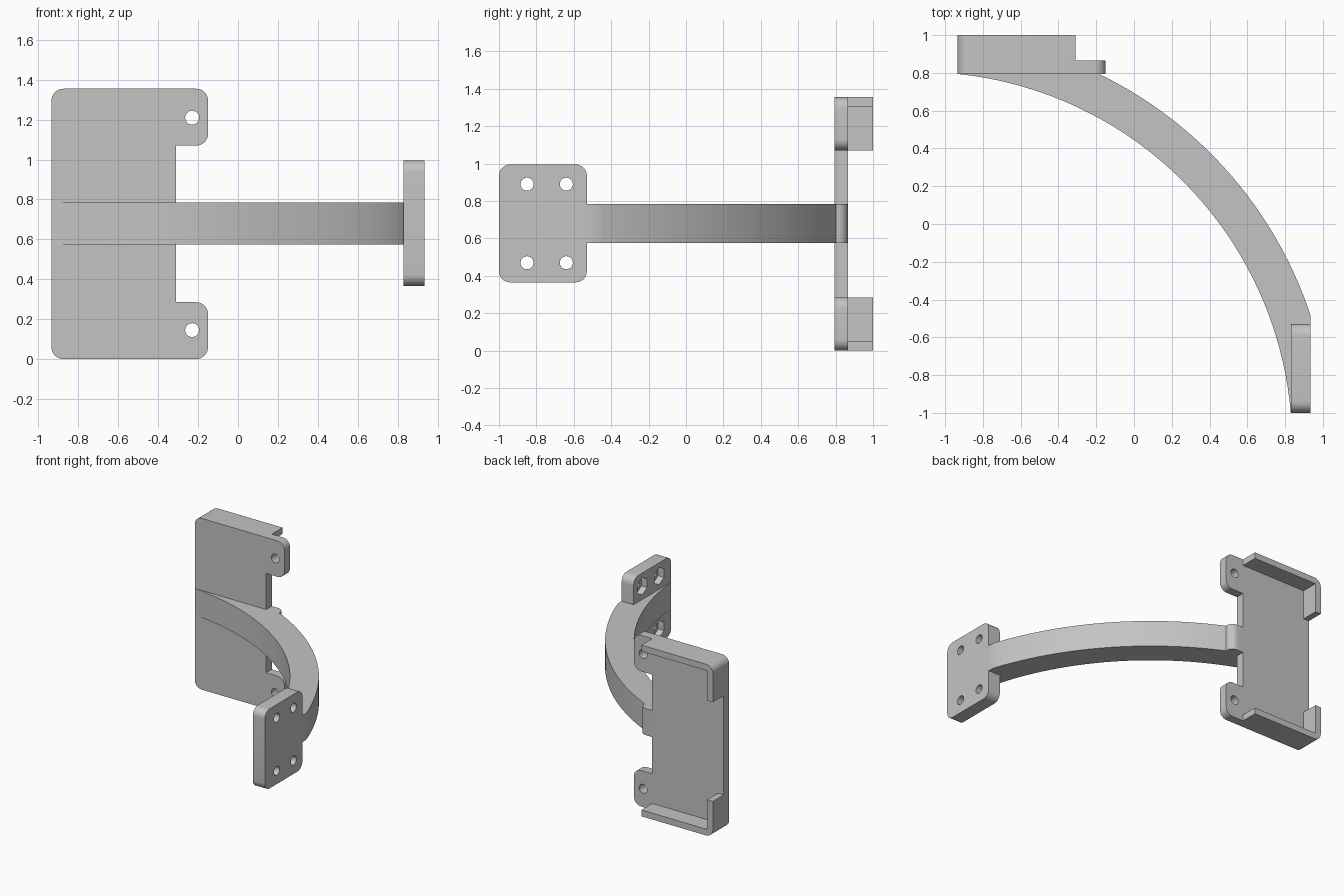
import bpy, bmesh, math
from mathutils import Vector

cube = bpy.data.objects.get("Cube")
if cube:
    bpy.data.objects.remove(cube, do_unlink=True)

grey = bpy.data.materials.new("plain_grey")
grey.use_nodes = True
colour = (0.55, 0.55, 0.55, 1)
grey.diffuse_color = colour
grey.node_tree.nodes["Principled BSDF"].inputs["Base Color"].default_value = colour

# Extrusion axes: each maps (a, b, depth) to x, y, z
AXES = {
    "x": lambda a, b, t: (t, a, b),
    "y": lambda a, b, t: (a, t, b),
    "z": lambda a, b, t: (a, b, t),
}


def rounded(corners, steps=8):
    """Outline from (a, b) or (a, b, radius) right-angled corners."""
    out = []
    for i, c in enumerate(corners):
        p = Vector(c[:2])
        if len(c) == 2:
            out.append(p)
            continue
        u = (Vector(corners[i - 1][:2]) - p).normalized()
        v = (Vector(corners[(i + 1) % len(corners)][:2]) - p).normalized()
        for k in range(steps + 1):
            t = math.pi / 2 * k / steps
            out.append(p + c[2] * (u * (1 - math.sin(t)) + v * (1 - math.cos(t))))
    return out


def arc(cx, cy, r, start, end, steps):
    return [(cx + r * math.cos(start + (end - start) * k / steps),
             cy + r * math.sin(start + (end - start) * k / steps))
            for k in range(steps + 1)]


def prism(name, outline, axis, low, high):
    bm = bmesh.new()
    ends = [[bm.verts.new(AXES[axis](p[0], p[1], t)) for p in outline]
            for t in (low, high)]
    bm.faces.new(ends[0])
    bm.faces.new(ends[1])
    n = len(outline)
    for i in range(n):
        j = (i + 1) % n
        bm.faces.new((ends[0][i], ends[0][j], ends[1][j], ends[1][i]))
    bmesh.ops.recalc_face_normals(bm, faces=bm.faces)
    mesh = bpy.data.meshes.new(name)
    bm.to_mesh(mesh)
    bm.free()
    mesh.materials.append(grey)
    obj = bpy.data.objects.new(name, mesh)
    bpy.context.collection.objects.link(obj)
    return obj


def cut(obj, a, b, r, sides, axis, low, high):
    """Cut a round or hexagonal hole, then discard the cutter."""
    turn = math.pi / 2
    ring = arc(a, b, r, turn, turn + math.tau, sides)[:-1]
    cutter = prism("cutter", ring, axis, low, high)
    cutter.hide_render = True
    mod = obj.modifiers.new("hole", "BOOLEAN")
    mod.operation, mod.object, mod.solver = "DIFFERENCE", cutter, "EXACT"
    graph = bpy.context.evaluated_depsgraph_get()
    obj.data = bpy.data.meshes.new_from_object(obj.evaluated_get(graph))
    obj.modifiers.clear()
    bpy.data.objects.remove(cutter, do_unlink=True)


HEIGHT = 1.355
MID = HEIGHT / 2
LEFT, EDGE, TAB = -0.935, -0.31, -0.15
FRONT, BACK = 0.795, 0.865
R = 0.06


def flip(corners):
    return [(c[0], HEIGHT - c[1], *c[2:]) for c in reversed(corners)]


# Back plate with two screw tabs
upper = [(EDGE, 1.07), (TAB, 1.07, R), (TAB, HEIGHT, R), (LEFT, HEIGHT, R)]
plate = prism("back_plate", rounded(upper + flip(upper)), "y", FRONT, BACK)
for z in (0.145, HEIGHT - 0.145):
    cut(plate, -0.23, z, 0.035, 24, "y", 0.7, 0.95)

# Corner rims behind the plate
rim = [(LEFT, 1.07), (LEFT, HEIGHT, R), (EDGE, HEIGHT), (EDGE, 1.305),
       (LEFT + 0.05, 1.305), (LEFT + 0.05, 1.07)]
rims = [prism("upper_rim", rounded(rim), "y", BACK, 1),
        prism("lower_rim", rounded(flip(rim)), "y", BACK, 1)]

# End plate with screw holes and nut pockets on its inner face
end = prism("end_plate",
            rounded([(-1, 0.365, R), (-0.53, 0.365, R), (-0.53, 0.995, R), (-1, 0.995, R)]),
            "x", 0.83, 0.935)
for y in (-0.85, -0.64):
    for z in (0.47, 0.89):
        cut(end, y, z, 0.035, 24, "x", 0.7, 1)
        cut(end, y, z, 0.068, 6, "x", 0.75, 0.88)

# Curved arm between the plates, with a rounded stub at the plate edge
CX, CY, INNER, OUTER = -1.1375, -1.17, 1.975, 2.183
inside = arc(CX, CY, INNER, math.acos((LEFT - CX) / INNER), math.asin((-1 - CY) / INNER), 40)
outside = arc(CX, CY, OUTER, math.acos((0.935 - CX) / OUTER), math.acos((-0.2 - CX) / OUTER), 40)
stub = rounded([(-0.2, 0.8), (-0.2, BACK, 0.055), (EDGE, BACK), (EDGE, FRONT)])
arm = prism("curved_arm", inside + [(0.9, -0.56), (0.935, -0.53)] + outside + stub[1:],
            "z", 0.575, 0.785)

# Smooth curved surfaces while keeping hard edges
bpy.ops.object.select_all(action="DESELECT")
for obj in [plate, end, arm] + rims:
    obj.select_set(True)
bpy.context.view_layer.objects.active = arm
bpy.ops.object.shade_smooth_by_angle(angle=math.radians(30))
